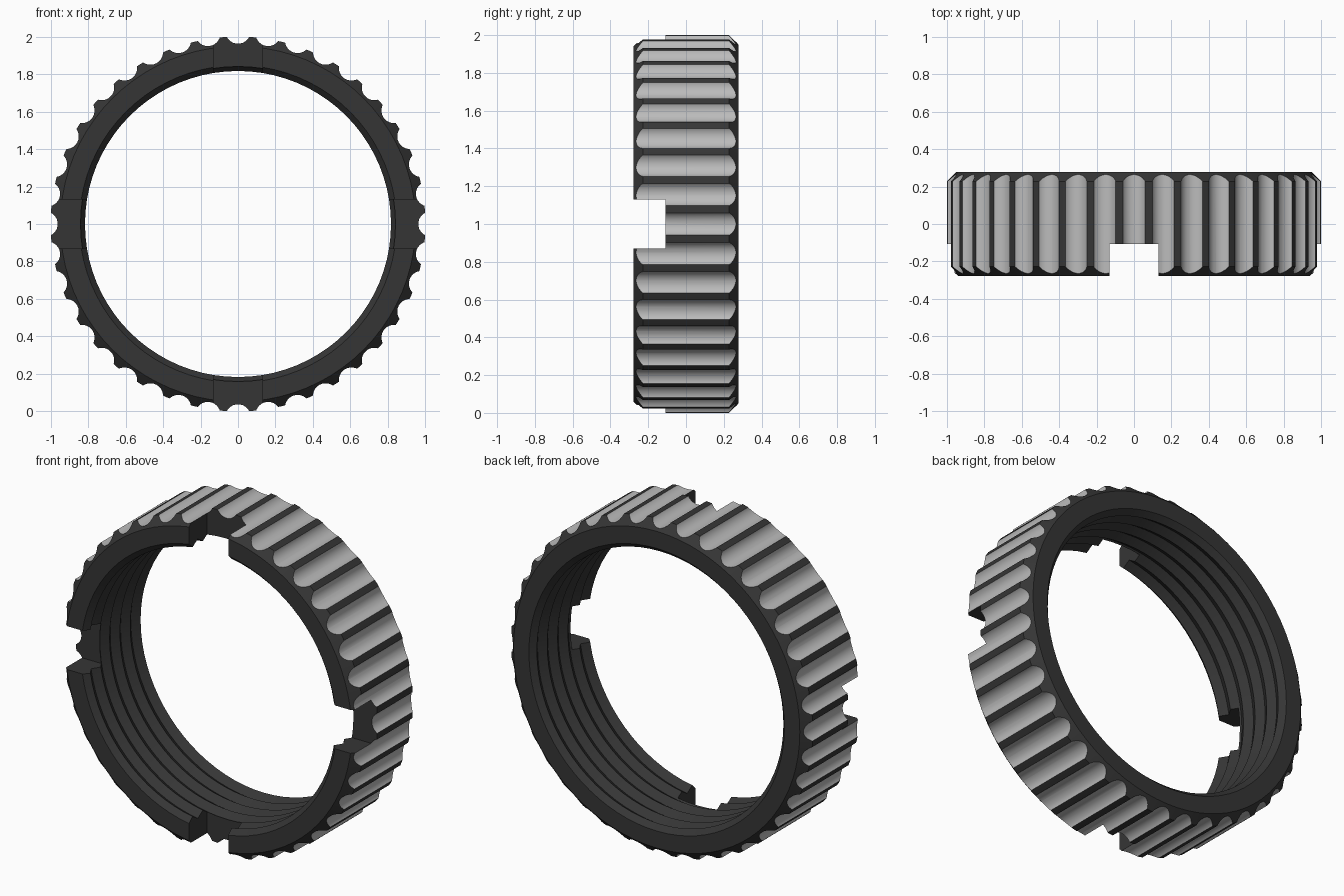
import bpy, bmesh, math
from mathutils import Matrix, Vector

if "Cube" in bpy.data.objects:
    bpy.data.objects.remove(bpy.data.objects["Cube"])

CENTRE = Vector((0, 0, 1))
R_OUT, R_CHAMFER, HALF, CHAMFER_Y = 1.002, 0.95, 0.278, 0.228
R_CREST, R_ROOT, THREADS = 0.818, 0.848, 5
GROOVES, GROOVE_R, GROOVE_AT = 40, 0.068, 1.032


def material(name, value):
    m = bpy.data.materials.new(name)
    m.diffuse_color = (value, value, value, 1)
    m.use_nodes = True
    m.node_tree.nodes["Principled BSDF"].inputs["Base Color"].default_value = m.diffuse_color
    return m


def make_object(name, bm):
    bmesh.ops.recalc_face_normals(bm, faces=bm.faces)
    me = bpy.data.meshes.new(name)
    bm.to_mesh(me)
    bm.free()
    ob = bpy.data.objects.new(name, me)
    bpy.context.collection.objects.link(ob)
    return ob


def cut(target, cutter):
    mod = target.modifiers.new("cut", 'BOOLEAN')
    mod.operation, mod.solver, mod.object = 'DIFFERENCE', 'EXACT', cutter
    dg = bpy.context.evaluated_depsgraph_get()
    mesh = bpy.data.meshes.new_from_object(target.evaluated_get(dg))
    target.modifiers.clear()
    target.data = mesh
    bpy.data.objects.remove(cutter)


# ring body: chamfered outside, threaded bore
profile = [(R_CHAMFER, -HALF), (R_OUT, -CHAMFER_Y), (R_OUT, CHAMFER_Y),
           (R_CHAMFER, HALF), (R_ROOT, HALF)]
y0 = HALF - 0.033
for i in range(2 * THREADS + 1):
    profile.append((R_ROOT if i % 2 else R_CREST, y0 - i * y0 / THREADS))
profile.append((R_ROOT, -HALF))

SEG = 80
bm = bmesh.new()
rings = []
for s in range(SEG):
    a = 2 * math.pi * s / SEG
    rings.append([bm.verts.new((r * math.cos(a), y, 1 + r * math.sin(a)))
                  for r, y in profile])
n = len(profile)
for s in range(SEG):
    p, q = rings[s], rings[(s + 1) % SEG]
    for i in range(n):
        j = (i + 1) % n
        bm.faces.new((p[i], p[j], q[j], q[i]))
ring = make_object("threaded_ring", bm)

# scalloped grip grooves around the rim
bm = bmesh.new()
for i in range(GROOVES):
    m = (Matrix.Translation(CENTRE) @ Matrix.Rotation(2 * math.pi * i / GROOVES, 4, 'Y')
         @ Matrix.Translation((GROOVE_AT, 0, 0)) @ Matrix.Rotation(math.pi / 2, 4, 'X'))
    bmesh.ops.create_cone(bm, cap_ends=True, segments=32, radius1=GROOVE_R,
                          radius2=GROOVE_R, depth=1, matrix=m)
cut(ring, make_object("groove_cutter", bm))

# four tool notches in the front rim
bm = bmesh.new()
for i in range(4):
    m = (Matrix.Translation(CENTRE) @ Matrix.Rotation(math.pi / 2 * i, 4, 'Y')
         @ Matrix.Translation((0.9, -0.308, 0)) @ Matrix.Diagonal((0.5, 0.4, 0.26, 1)))
    bmesh.ops.create_cube(bm, size=1, matrix=m)
cut(ring, make_object("notch_cutter", bm))

# colours: bare metal inside the grooves, dark coating elsewhere
ring.data.materials.clear()
ring.data.materials.append(material("dark coating", 0.036))
ring.data.materials.append(material("bare metal", 0.5))
step = 2 * math.pi / GROOVES
for f in ring.data.polygons:
    c = f.center - CENTRE
    a = math.atan2(c.z, c.x)
    off = abs(a - round(a / step) * step)
    in_groove = (math.hypot(c.x, c.z) > 0.957 and abs(f.normal.y) < 0.1
                 and off < math.radians(3.42))
    f.material_index = 1 if in_groove else 0

bpy.context.view_layer.objects.active = ring
ring.select_set(True)
bpy.ops.object.shade_smooth_by_angle(angle=math.radians(20))
